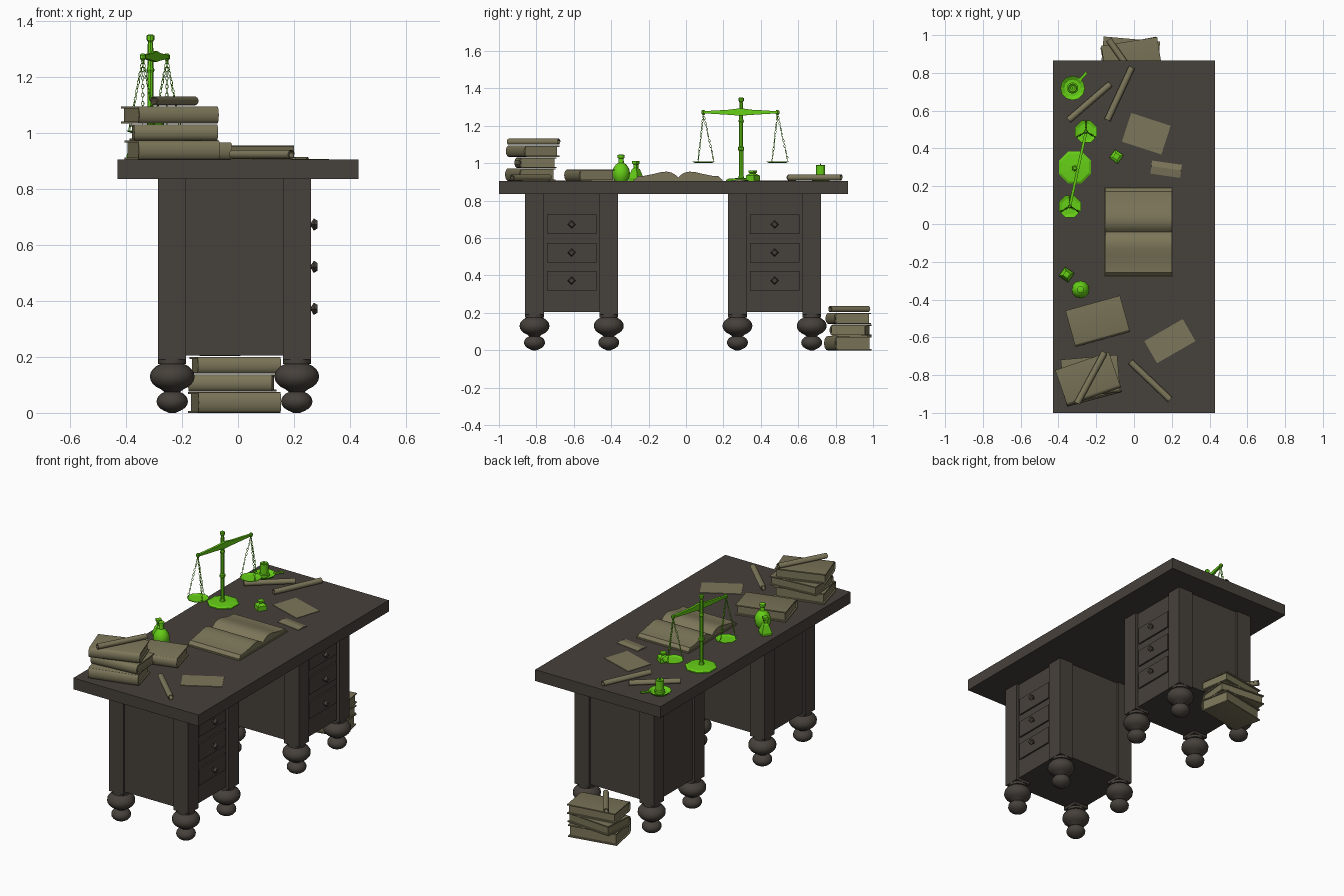
import bpy, bmesh
from math import sin, cos, pi, radians, atan2
from mathutils import Matrix, Vector

if "Cube" in bpy.data.objects:
    bpy.data.objects.remove(bpy.data.objects["Cube"])


def material(name, rgb):
    m = bpy.data.materials.new(name)
    m.diffuse_color = (*rgb, 1)
    m.use_nodes = True
    m.node_tree.nodes["Principled BSDF"].inputs["Base Color"].default_value = m.diffuse_color
    return m


WOOD = material("dark_wood", (0.062, 0.052, 0.043))
PAPER = material("old_paper", (0.20, 0.18, 0.10))
GREEN = material("green_metal", (0.13, 0.62, 0.008))
TOP = 0.905


def finish(name, bm, mat, matrix=Matrix(), smooth=None):
    bmesh.ops.recalc_face_normals(bm, faces=bm.faces)
    me = bpy.data.meshes.new(name)
    bm.to_mesh(me)
    bm.free()
    ob = bpy.data.objects.new(name, me)
    bpy.context.collection.objects.link(ob)
    me.materials.append(mat)
    ob.matrix_world = matrix
    if smooth:
        bpy.ops.object.select_all(action='DESELECT')
        ob.select_set(True)
        bpy.context.view_layer.objects.active = ob
        bpy.ops.object.shade_smooth_by_angle(angle=radians(smooth))
    return ob


def place(x, y, z, deg=0):
    return Matrix.Translation((x, y, z)) @ Matrix.Rotation(radians(deg), 4, 'Z')


def add_box(bm, lo, hi):
    c = [(a + b) / 2 for a, b in zip(lo, hi)]
    s = [b - a for a, b in zip(lo, hi)]
    bmesh.ops.create_cube(bm, size=1, matrix=Matrix.Translation(c) @ Matrix.Diagonal((*s, 1)))


def box(name, lo, hi, mat, matrix=Matrix()):
    bm = bmesh.new()
    add_box(bm, lo, hi)
    return finish(name, bm, mat, matrix)


def add_prism(bm, pts, x0, x1):
    # closed (y, z) outline extruded along x
    f = bm.faces.new([bm.verts.new((x0, y, z)) for y, z in pts])
    r = bmesh.ops.extrude_face_region(bm, geom=[f])
    vs = [v for v in r['geom'] if isinstance(v, bmesh.types.BMVert)]
    bmesh.ops.translate(bm, verts=vs, vec=(x1 - x0, 0, 0))


def lathe(name, prof, mat, matrix, seg=12, smooth=None):
    bm = bmesh.new()
    rings = [[bm.verts.new((r * cos(2 * pi * i / seg), r * sin(2 * pi * i / seg), z))
              for i in range(seg)] for r, z in prof]
    for a, b in zip(rings, rings[1:]):
        for i in range(seg):
            j = (i + 1) % seg
            bm.faces.new((a[i], a[j], b[j], b[i]))
    bm.faces.new(rings[0])
    bm.faces.new(rings[-1])
    return finish(name, bm, mat, matrix, smooth)


def book(name, x, y, z, h, deg, w=0.30, d=0.20):
    # wrap-around cover with rounded spine, recessed page block
    t, n = 0.007, 8
    yb, yf = -d / 2 + 0.018, d / 2
    arc = lambda r, k: [(yb - k * sin(pi * i / n), h / 2 + r * cos(pi * i / n)) for i in range(n + 1)]
    outer = [(yf, h)] + arc(h / 2, 0.018) + [(yf, 0)]
    inner = [(yf, h - t)] + arc(h / 2 - t, 0.011) + [(yf, t)]
    bm = bmesh.new()
    add_prism(bm, outer + inner[::-1], -w / 2, w / 2)
    add_box(bm, (-w / 2 + 0.008, yb - 0.008, t), (w / 2 - 0.008, yf - 0.01, h - t))
    finish(name, bm, PAPER, place(x, y, z, deg), 30)


def scroll(name, a, b, z, r=0.018):
    # sheet rolled into a spiral
    n, turns, t = 30, 1.8, 0.002
    rad = lambda i: r * (1 - 0.4 * i / n)
    ang = lambda i: 2 * pi * turns * i / n
    out = [(rad(i) * cos(ang(i)), rad(i) * sin(ang(i))) for i in range(n + 1)]
    inn = [((rad(i) - t) * cos(ang(i)), (rad(i) - t) * sin(ang(i))) for i in range(n + 1)]
    dx, dy = b[0] - a[0], b[1] - a[1]
    L = (dx * dx + dy * dy) ** 0.5
    bm = bmesh.new()
    add_prism(bm, out + inn[::-1], -L / 2, L / 2)
    finish(name, bm, PAPER, place((a[0] + b[0]) / 2, (a[1] + b[1]) / 2, z + r,
                                  atan2(dy, dx) * 180 / pi), 40)


# Desk: slab, two drawer pedestals with corner posts
box("desk_top", (-0.43, -1.0, 0.835), (0.43, 0.865, TOP), WOOD)
foot = [(0.05, 0.2), (0.05, 0.175)]
foot += [(0.08 * sin(a), 0.13 + 0.053 * cos(a)) for a in [pi * (i + 2) / 12 for i in range(9)]]
foot += [(0.056 * sin(a), 0.041 + 0.039 * cos(a)) for a in [pi * (i + 2) / 12 for i in range(9)]]
foot += [(0.012, 0.0)]
for tag, y0 in (("front", -0.86), ("back", 0.225)):
    y1, yc = y0 + 0.497, y0 + 0.2485
    box(tag + "_pedestal", (-0.272, y0 + 0.013, 0.205), (0.242, y1 - 0.013, 0.84), WOOD)
    for px in (-0.235, 0.21):
        for py in (y0 + 0.05, y1 - 0.05):
            box(tag + "_post", (px - 0.05, py - 0.05, 0.19), (px + 0.05, py + 0.05, 0.838), WOOD)
            lathe(tag + "_foot", foot, WOOD, place(px, py, 0), 16, 40)
    for zc in (0.372, 0.522, 0.673):
        box(tag + "_drawer", (0.235, yc - 0.132, zc - 0.052), (0.252, yc + 0.132, zc + 0.052), WOOD)
        lathe(tag + "_knob", [(0.008, 0), (0.008, 0.012), (0.022, 0.021), (0.014, 0.034)], WOOD,
              Matrix.Translation((0.25, yc, zc)) @ Matrix.Rotation(pi / 2, 4, 'Y'), 4)

# Book stacks and loose book
book("desk_book_low", -0.235, -0.832, TOP, 0.068, 15)
book("desk_book_mid", -0.23, -0.805, 0.974, 0.057, 5)
book("desk_book_high", -0.243, -0.82, 1.034, 0.061, 19)
book("lying_book", -0.192, -0.515, TOP, 0.062, 15.5)
book("floor_book_low", -0.012, 0.865, 0.0, 0.075, 11)
book("floor_book_mid", -0.02, 0.88, 0.077, 0.06, -5)
book("floor_book_high", -0.01, 0.868, 0.14, 0.06, 9)

# Scrolls
scroll("stack_scroll", (-0.30, -0.95), (-0.155, -0.68), 1.096)
scroll("front_scroll", (-0.02, -0.73), (0.19, -0.93), TOP)
scroll("back_scroll_a", (-0.345, 0.55), (-0.125, 0.74), TOP)
scroll("back_scroll_b", (-0.14, 0.55), (-0.01, 0.83), TOP)
scroll("floor_scroll", (-0.135, 0.975), (0.01, 0.77), 0.201)

# Loose sheets and folded letter
for x, y, w, d, a in ((0.065, 0.478, 0.22, 0.16, -18), (0.19, -0.62, 0.235, 0.135, 30)):
    box("paper_sheet", (-w / 2, -d / 2, 0), (w / 2, d / 2, 0.003), PAPER, place(x, y, TOP, a))
bm = bmesh.new()
add_prism(bm, [(-0.035, 0), (0.035, 0), (0.035, 0.003), (0.005, 0.009), (-0.035, 0.003)], -0.08, 0.08)
finish("folded_letter", bm, PAPER, place(0.17, 0.29, TOP, -8))

# Open book: cover plus two curved page halves
box("open_book_cover", (-0.155, -0.28, TOP), (0.205, 0.195, TOP + 0.008), PAPER)
half = [(0, 0.008), (0, 0.018), (0.015, 0.033), (0.035, 0.045), (0.06, 0.05), (0.09, 0.048),
        (0.13, 0.038), (0.18, 0.028), (0.215, 0.026), (0.232, 0.008)]
for s in (-1, 1):
    bm = bmesh.new()
    add_prism(bm, [(s * y, z) for y, z in half], -0.15, 0.2)
    finish("open_book_pages", bm, PAPER, place(0, -0.042, TOP), 40)

# Balance scale: stand, beam, pans, chains
lathe("scale_base", [(0.092, 0), (0.092, 0.006), (0.08, 0.012), (0.02, 0.016)], GREEN,
      place(-0.313, 0.3, TOP, 22.5), 8)
lathe("scale_column", [(0.018, 0.01), (0.012, 0.03), (0.012, 0.16), (0.016, 0.165), (0.016, 0.18),
                       (0.011, 0.185), (0.011, 0.31), (0.015, 0.32), (0.011, 0.33), (0.01, 0.41),
                       (0.008, 0.42), (0.014, 0.428), (0.014, 0.443), (0.008, 0.447)],
      GREEN, place(-0.313, 0.295, TOP), 8)
ends = [Vector((-0.340, 0.093, 1.272)), Vector((-0.254, 0.489, 1.272))]
mid = (ends[0] + ends[1]) / 2
d = ends[1] - ends[0]
L = d.length / 2
bm = bmesh.new()
add_prism(bm, [(-L, -0.005), (-0.05, -0.014), (0, -0.018), (0.05, -0.014), (L, -0.005),
               (L, 0.006), (0.06, 0.014), (0, 0.022), (-0.06, 0.014), (-L, 0.006)], -0.007, 0.007)
finish("scale_beam", bm, GREEN, Matrix.Translation(mid) @ Matrix.Rotation(atan2(-d.x, d.y), 4, 'Z'))


def add_link(bm, m, length, width, wire, seg=8, sides=4):
    g = []
    for i in range(seg):
        a = 2 * pi * i / seg
        row = []
        for j in range(sides):
            b = 2 * pi * j / sides
            k = wire * cos(b)
            row.append(bm.verts.new(m @ Vector(((width + k) * cos(a), wire * sin(b), (length + k) * sin(a)))))
        g.append(row)
    for i in range(seg):
        for j in range(sides):
            i2, j2 = (i + 1) % seg, (j + 1) % sides
            bm.faces.new((g[i][j], g[i2][j], g[i2][j2], g[i][j2]))


for e in ends:
    lathe("scale_beam_tip", [(0.005, -0.013), (0.011, -0.006), (0.011, 0.006), (0.005, 0.013)], GREEN,
          Matrix.Translation(e), 8)
    lathe("scale_pan", [(0.045, 0), (0.063, 0.007), (0.063, 0.01), (0.044, 0.004)], GREEN,
          place(e.x, e.y, 1.0, 22.5), 8)
    bm = bmesh.new()
    for k in range(3):
        a = radians(90 + 120 * k)
        top = e + Vector((0, 0, -0.008))
        low = Vector((e.x + 0.057 * cos(a), e.y + 0.057 * sin(a), 1.008))
        v = low - top
        rot = v.to_track_quat('Z', 'Y').to_matrix().to_4x4()
        for i in range(17):
            m = Matrix.Translation(top + v * (i + 0.5) / 17) @ rot @ Matrix.Rotation(pi / 2 * (i % 2), 4, 'Z')
            add_link(bm, m, 0.009, 0.0045, 0.0014)
    finish("scale_chains", bm, GREEN)

# Round flask, square flask, inkwell
lathe("round_flask", [(0.034, 0), (0.045, 0.02), (0.047, 0.045), (0.042, 0.068), (0.028, 0.088),
                      (0.015, 0.097), (0.013, 0.12), (0.018, 0.124), (0.018, 0.138), (0.009, 0.142)],
      GREEN, place(-0.283, -0.347, TOP), 12, 40)
lathe("square_flask", [(0.04, 0), (0.042, 0.015), (0.022, 0.062), (0.013, 0.07), (0.013, 0.088),
                       (0.021, 0.092), (0.021, 0.106), (0.01, 0.108)], GREEN, place(-0.357, -0.268, TOP, 10), 4)
lathe("inkwell", [(0.038, 0), (0.038, 0.028), (0.022, 0.036), (0.016, 0.04), (0.022, 0.045),
                  (0.022, 0.055), (0.012, 0.057)], GREEN, place(-0.093, 0.357, TOP, 10), 4)

# Candle and holder with handle
c = place(-0.325, 0.72, TOP)
lathe("candle_dish", [(0.045, 0), (0.065, 0.016), (0.065, 0.02), (0.044, 0.006)], GREEN, c, 12)
lathe("candle", [(0.03, 0.004), (0.03, 0.02), (0.024, 0.024), (0.024, 0.084), (0.02, 0.086),
                 (0.012, 0.08)], GREEN, c, 12)
lathe("candle_wick", [(0.003, 0.075), (0.002, 0.097)], GREEN, c, 5)
box("candle_handle", (0.055, -0.007, 0.012), (0.112, 0.007, 0.02), GREEN, place(-0.325, 0.72, TOP, 48))
